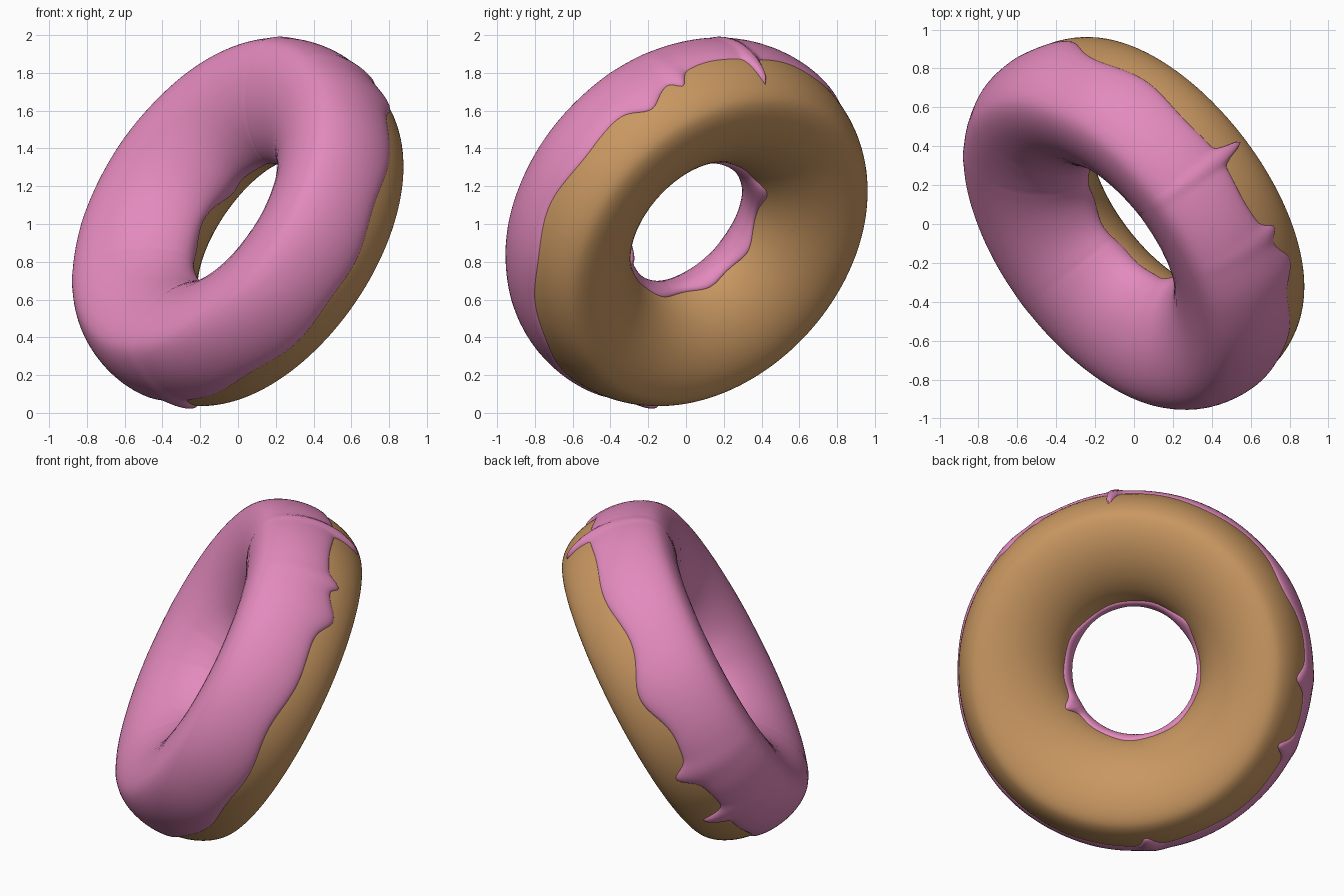
import bpy, math
from mathutils import Vector

if "Cube" in bpy.data.objects:
    bpy.data.objects.remove(bpy.data.objects["Cube"])

CENTER = Vector((0.016, 0.018, 0.997))
AXIS = Vector((-0.70, -0.53, 0.478)).normalized()   # points out of the iced side
ROT = AXIS.to_track_quat('Z', 'Y')
R, TUBE, TRI = 0.737, 0.316, 0.026                  # ring radius, tube radius, rounded-triangle amount


def material(name, rgb):
    m = bpy.data.materials.new(name)
    m.diffuse_color = (*rgb, 1)
    m.use_nodes = True
    m.node_tree.nodes["Principled BSDF"].inputs["Base Color"].default_value = m.diffuse_color
    return m


def tube_point(theta, phi, off=0.0):
    """Point on the ring where the section's normal has angle phi (flat outer wall, tapered hole)."""
    h = TUBE + off - TRI * math.cos(3 * phi)
    dh = 3 * TRI * math.sin(3 * phi)
    r = R + h * math.cos(phi) - dh * math.sin(phi)
    z = h * math.sin(phi) + dh * math.cos(phi)
    return ROT @ Vector((r * math.cos(theta), r * math.sin(theta), z)) + CENTER


def ring_mesh(name, rows, mat):
    """Closed ring from a list of closed cross-sections."""
    n, m = len(rows), len(rows[0])
    verts = [p for row in rows for p in row]
    faces = [(i * m + j, (i + 1) % n * m + j, (i + 1) % n * m + (j + 1) % m, i * m + (j + 1) % m)
             for i in range(n) for j in range(m)]
    me = bpy.data.meshes.new(name)
    me.from_pydata(verts, [], faces)
    me.materials.append(mat)
    me.polygons.foreach_set("use_smooth", [True] * len(faces))
    ob = bpy.data.objects.new(name, me)
    bpy.context.collection.objects.link(ob)
    return ob


def angle_of(x, y, z):
    p = ROT.inverted() @ (Vector((x, y, z)) - CENTER)
    return math.atan2(p.y, p.x)


def drip_sum(theta, drips):
    s = 0.0
    for a, length, width in drips:
        d = (theta - a + math.pi) % math.tau - math.pi
        s += length * math.exp(-(d / width) ** 2)
    return s


# dough ring
dough = material("baked dough", (0.58, 0.31, 0.12))
ring_mesh("dough_ring", [[tube_point(math.tau * i / 160, math.tau * j / 80) for j in range(80)]
                         for i in range(160)], dough)

# icing drips: position on the ring, length and width in radians
outer_drips = [(angle_of(0.57, 0.44, 1.77), 0.45, 0.028),
               (angle_of(0.72, 0.0, 1.70), 0.14, 0.040),
               (angle_of(0.80, -0.18, 1.60), 0.16, 0.09),
               (angle_of(-0.28, -0.20, 0.03), 0.32, 0.05),
               (angle_of(-0.76, 0.66, 0.94), 0.22, 0.06),
               (angle_of(-0.79, 0.51, 0.55), 0.32, 0.05),
               (angle_of(-0.32, 0.93, 1.25), 0.16, 0.18)]
inner_drips = [(angle_of(0.10, 0.42, 1.05), 0.32, 0.25),
               (angle_of(0.05, -0.30, 0.95), 0.40, 0.13),
               (angle_of(-0.2, 0.1, 0.68), 0.10, 0.30)]
back_top = angle_of(-0.30, 0.85, 1.45)

# icing shell with a wavy rounded rim, thinner towards the rim
rows, N, M = [], 400, 48
for i in range(N):
    t = math.tau * i / N
    d_out, d_in = drip_sum(t, outer_drips), drip_sum(t, inner_drips)
    start = -0.12 - d_out + 0.05 * math.cos(t - back_top) + 0.03 * math.sin(5 * t + 1) + 0.025 * math.sin(11 * t)
    end = math.pi + 0.32 + d_in + 0.07 * math.sin(4 * t) + 0.04 * math.sin(9 * t + 2)
    row = []
    for j in range(M + 1):
        u = (1 - math.cos(math.pi * j / M)) / 2
        v = abs(2 * u - 1)
        thick = -0.006 + (0.022 + 0.024 * math.sin(math.pi * u)) * math.sqrt(max(0, 1 - v ** 24))
        bump = 0.014 * min(1, 3 * (d_out if u < 0.5 else d_in)) * max(0, v - 0.6) * (1 - v ** 24)
        row.append(tube_point(t, start + (end - start) * u, thick + bump))
    rows.append(row)
ring_mesh("icing", rows, material("pink icing", (0.77, 0.255, 0.51)))
